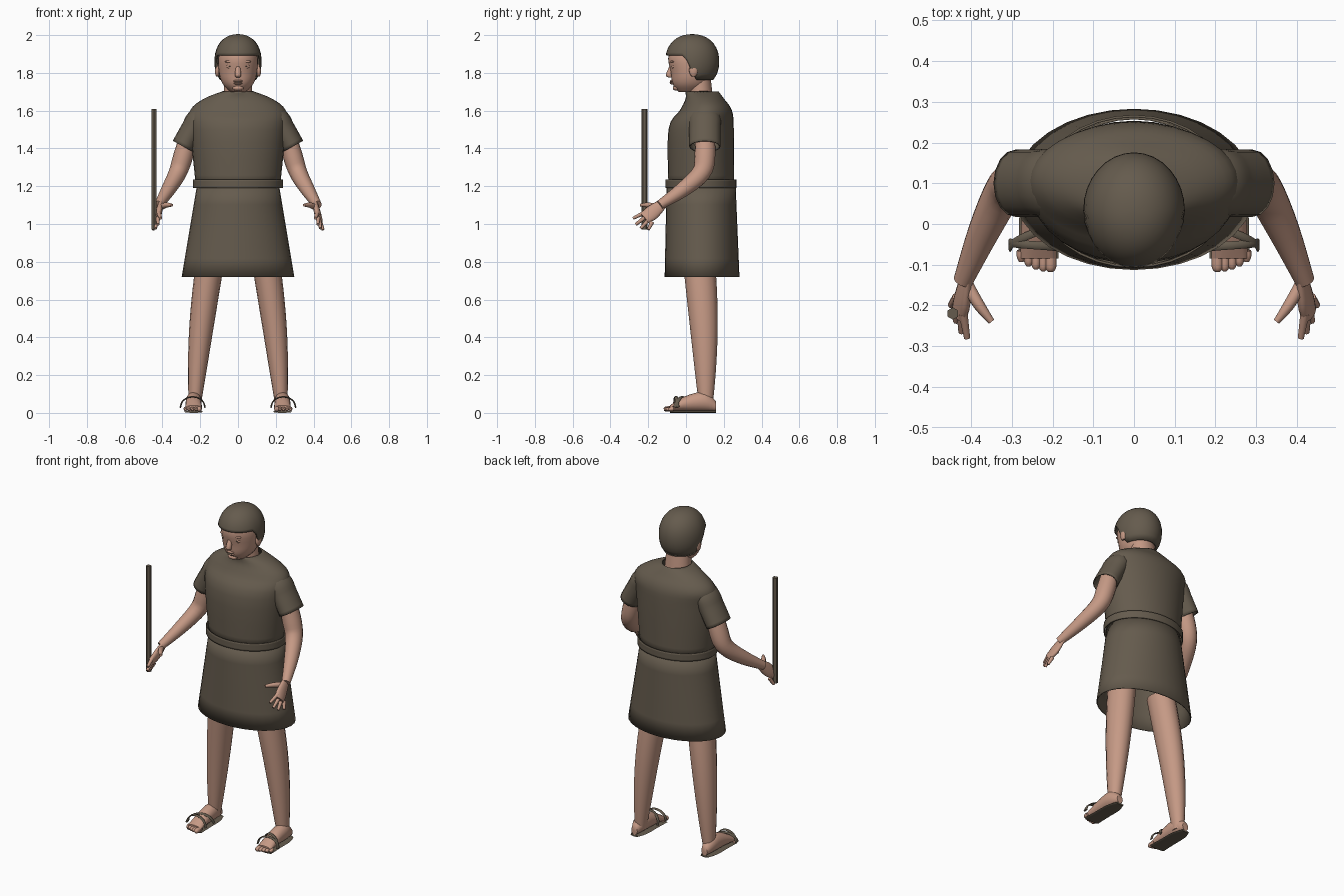
import bpy, bmesh, math
from mathutils import Vector

cube = bpy.data.objects.get("Cube")
if cube:
    bpy.data.objects.remove(cube, do_unlink=True)


def material(name, *rgb):
    mat = bpy.data.materials.new(name)
    mat.use_nodes = True
    mat.diffuse_color = (*rgb, 1)
    shader = mat.node_tree.nodes["Principled BSDF"]
    shader.inputs["Base Color"].default_value = mat.diffuse_color
    return mat


BROWN = material("dark brown", .13, .105, .075)
SKIN = material("skin", .56, .32, .235)
SIDEWAYS, DEPTH, UP = Vector((1, 0, 0)), Vector((0, 1, 0)), Vector((0, 0, 1))
parts = []


def skin_rings(name, rings, mat, close_start=True, close_end=True, thickness=0):
    """Join rings of points into one surface, optionally given cloth thickness."""
    bm = bmesh.new()
    rows = [[bm.verts.new(point) for point in ring] for ring in rings]
    for lower, upper in zip(rows, rows[1:]):
        for i in range(len(lower)):
            bm.faces.new((lower[i - 1], lower[i], upper[i], upper[i - 1]))
    if close_start:
        bm.faces.new(rows[0])
    if close_end:
        bm.faces.new(rows[-1])
    bmesh.ops.recalc_face_normals(bm, faces=bm.faces)
    mesh = bpy.data.meshes.new(name)
    bm.to_mesh(mesh)
    bm.free()
    mesh.materials.append(mat)
    part = bpy.data.objects.new(name, mesh)
    bpy.context.collection.objects.link(part)
    if thickness:
        shell = part.modifiers.new("cloth thickness", "SOLIDIFY")
        shell.thickness, shell.offset = thickness, 0
    parts.append(part)


def smooth_path(sections, steps=4):
    """Pass a flowing curve through positions and radii together."""
    sections = [Vector(section) for section in sections]
    padded = [sections[0], *sections, sections[-1]]
    path = []
    for a, b, c, d in zip(padded, padded[1:], padded[2:], padded[3:]):
        for k in range(steps):
            u = k / steps
            bend = 2 * a - 5 * b + 4 * c - d + u * (3 * (b - c) + d - a)
            path.append(b + (c - a + bend * u) * u / 2)
    return path + [sections[-1]]


def loft(name, sections, mat, across=DEPTH, axis=None, flat=1, sides=16, mirror=1, **options):
    """Sweep ellipses along sections of x, y, z, radius and optional second radius."""
    path = smooth_path(sections)
    centres = [section.to_3d() if len(section) == 3 else Vector(section[:3]) for section in path]
    rings = []
    for k, section in enumerate(path):
        ahead = centres[min(k + 1, len(path) - 1)]
        along = (axis or ahead - centres[max(k - 1, 0)]).normalized()
        u = (across - along * across.dot(along)).normalized() * section[3]
        v = along.cross(u).normalized() * section[-1] * flat
        ring = []
        for i in range(sides):
            angle = math.tau * i / sides
            point = centres[k] + u * math.cos(angle) + v * math.sin(angle)
            ring.append((point.x * mirror, point.y, point.z))
        rings.append(ring)
    skin_rings(name, rings, mat, **options)


def stack(name, levels, mat, **options):
    """Level slices given by height, front, back and half width."""
    sections = [(0, (front + back) / 2, z, (back - front) / 2, width)
                for z, front, back, width in levels]
    loft(name, sections, mat, axis=UP, sides=32, **options)


def blob(name, centre, size, mat):
    centre, rings = Vector(centre), []
    for row in range(1, 8):
        tilt = math.pi * row / 8
        ring = []
        for i in range(12):
            turn = math.tau * i / 12
            ball = (math.sin(tilt) * math.cos(turn), math.sin(tilt) * math.sin(turn), math.cos(tilt))
            ring.append(centre + Vector(ball) * Vector(size))
        rings.append(ring)
    skin_rings(name, rings, mat)


# Clothing
garment = dict(close_start=False, close_end=False, thickness=.006)
stack("tunic", [(1.2, -.09, .25, .22), (1.5, -.09, .25, .25), (1.6, -.03, .24, .25),
                (1.66, 0, .2, .18), (1.7, 0, .17, .08)], BROWN, **garment)
stack("skirt", [(.72, -.11, .28, .295), (1.2, -.1, .26, .215)], BROWN, **garment)
stack("belt", [(z, -.105, .265, .235) for z in (1.19, 1.235)], BROWN, **garment)

# Head and neck
stack("neck", [(1.6, .02, .15, .08), (1.78, .01, .13, .07)], SKIN)
stack("head", [(1.7, -.04, .08, .04), (1.74, -.07, .12, .08), (1.8, -.08, .14, .1),
               (1.9, -.09, .15, .1), (1.98, 0, .1, .04)], SKIN)
loft("nose", [(0, -.07, 1.85, .01), (0, -.09, 1.79, .017), (0, -.08, 1.775, .01)],
     SKIN, axis=UP, sides=10)
for lip, z in (("upper_lip", 1.757), ("lower_lip", 1.745)):
    blob(lip, (0, -.07, z), (.024, .016, .007), SKIN)
blob("mouth_line", (0, -.077, 1.751), (.02, .01, .003), BROWN)
blob("chin", (0, -.05, 1.72), (.03, .02, .015), SKIN)

# Hair cap: a rounded dome whose hem drops from the fringe to the nape
CROWN, TEMPLE, DOME_POWER = 2, 1.86, 2.2


def hair_point(angle, rise):
    toward_front = min(max(.35 - math.sin(angle) * 1.8, 0), 1)
    hem = 1.765 + .128 * toward_front ** 2 * (3 - 2 * toward_front)
    z = hem + (CROWN - hem) * math.sin(rise * math.pi / 2)
    height = abs(z - TEMPLE) / (CROWN - TEMPLE)
    spread = max(1 - height ** DOME_POWER, .001) ** (1 / DOME_POWER)
    return (.12 * spread * math.cos(angle), .033 + .138 * spread * math.sin(angle), z)


skin_rings("hair", [[hair_point(math.tau * i / 32, row / 12) for i in range(32)]
                    for row in range(13)], BROWN, close_start=False, thickness=.01)


def make_face_side(label, side):
    blob(label + "_ear", (side * .11, .04, 1.815), (.013, .024, .036), SKIN)
    blob(label + "_brow", (side * .04, -.07, 1.86), (.03, .013, .008), SKIN)
    blob(label + "_eyelid", (side * .04, -.067, 1.834), (.022, .01, .012), SKIN)
    blob(label + "_eye", (side * .04, -.07, 1.834), (.014, .009, .004), BROWN)


def make_arm(label, side):
    loft(label + "_sleeve", [(.1, .1, 1.6, .06), (.2, .1, 1.56, .08), (.24, .1, 1.5, .08),
                             (.29, .1, 1.41, .08)], BROWN, flat=.75, mirror=side, **garment)
    loft(label + "_arm", [(.25, .1, 1.5, .05), (.29, .1, 1.36, .055), (.32, .08, 1.27, .05),
                          (.37, -.02, 1.18, .04), (.42, -.14, 1.1, .025)],
         SKIN, flat=.95, mirror=side)
    loft(label + "_palm", [(.41, -.12, 1.11, .026), (.42, -.18, 1.06, .04),
                           (.43, -.22, 1.03, .034)], SKIN, flat=.45, mirror=side)
    loft(label + "_thumb", [(.41, -.15, 1.09, .017), (.38, -.2, 1.1, .014),
                            (.35, -.24, 1.1, .008)], SKIN, sides=8, mirror=side)
    # Fingers fan between the first and the last, longest in the middle
    knuckles = Vector((.42, -.22, 1.06)), Vector((.435, -.18, 1.01))
    tips = Vector((.41, -.28, 1.03)), Vector((.45, -.2, .97))
    for k in range(4):
        reach = (DEPTH + UP) * math.sin(math.pi * k / 3) * .015
        knuckle = knuckles[0].lerp(knuckles[1], k / 3)
        tip = tips[0].lerp(tips[1], k / 3) - reach
        loft(f"{label}_finger_{k + 1}", [(*knuckle, .012), (*tip, .008)],
             SKIN, sides=8, mirror=side)


def make_leg(label, side):
    # The limb tapers from thigh to ankle with the calf set back
    hip, ankle = Vector((.14, .065, .85)), Vector((.23, .105, .03))
    sections = []
    for k in range(9):
        t = k / 8
        calf = (SIDEWAYS + DEPTH) * math.sin(math.pi * t) * .01
        radius = .035 + .05 * (1 - t * t)
        sections.append((*(hip.lerp(ankle, t) + calf), radius))
    loft(label + "_leg", sections, SKIN, axis=UP, flat=.88, mirror=side)

    # Foot and sandal sole share one outline
    outline = [(.16, .02, .05), (.1, .04, .1), (0, .042, .08), (-.085, .045, .03)]
    lengthwise = dict(across=SIDEWAYS, axis=DEPTH, mirror=side)
    loft(label + "_foot", [(.235, y, .01 + height / 2, width, height / 2)
                           for y, width, height in outline], SKIN, **lengthwise)
    loft(label + "_sole", [(.235, y, .006, width + .005, .006)
                           for y, width, height in outline], BROWN, **lengthwise)
    for k in range(5):
        x, radius = .205 + .018 * k, .014 if k == 0 else .011
        tip = -.117 + .0015 * k * k
        loft(f"{label}_toe_{k + 1}", [(x, -.065, .023, radius), (x, tip + .012, .02, radius),
                                      (x, tip, .018, radius / 2)],
             SKIN, sides=8, mirror=side)

    # Two straps arch over the foot and cross
    for strap, start, end in (("front", -.06, -.045), ("cross", .02, -.06)):
        arch = []
        for k in range(7):
            angle = math.pi * k / 6
            arch.append((.24 - .065 * math.cos(angle), start + (end - start) * k / 6,
                         .03 + .055 * math.sin(angle), .01))
        loft(f"{label}_{strap}_strap", arch, BROWN, flat=.4, sides=8, mirror=side)


for label, side in (("left", 1), ("right", -1)):
    make_face_side(label, side)
    make_arm(label, side)
    make_leg(label, side)

# Staff beside the right hand
loft("staff", [(-.445, -.22, z, .015) for z in (.97, 1.61)], BROWN, sides=6)

# Smooth shading with sharp rims
bpy.ops.object.select_all(action="DESELECT")
for part in parts:
    part.select_set(True)
bpy.context.view_layer.objects.active = parts[0]
bpy.ops.object.shade_smooth_by_angle(angle=math.radians(55))
